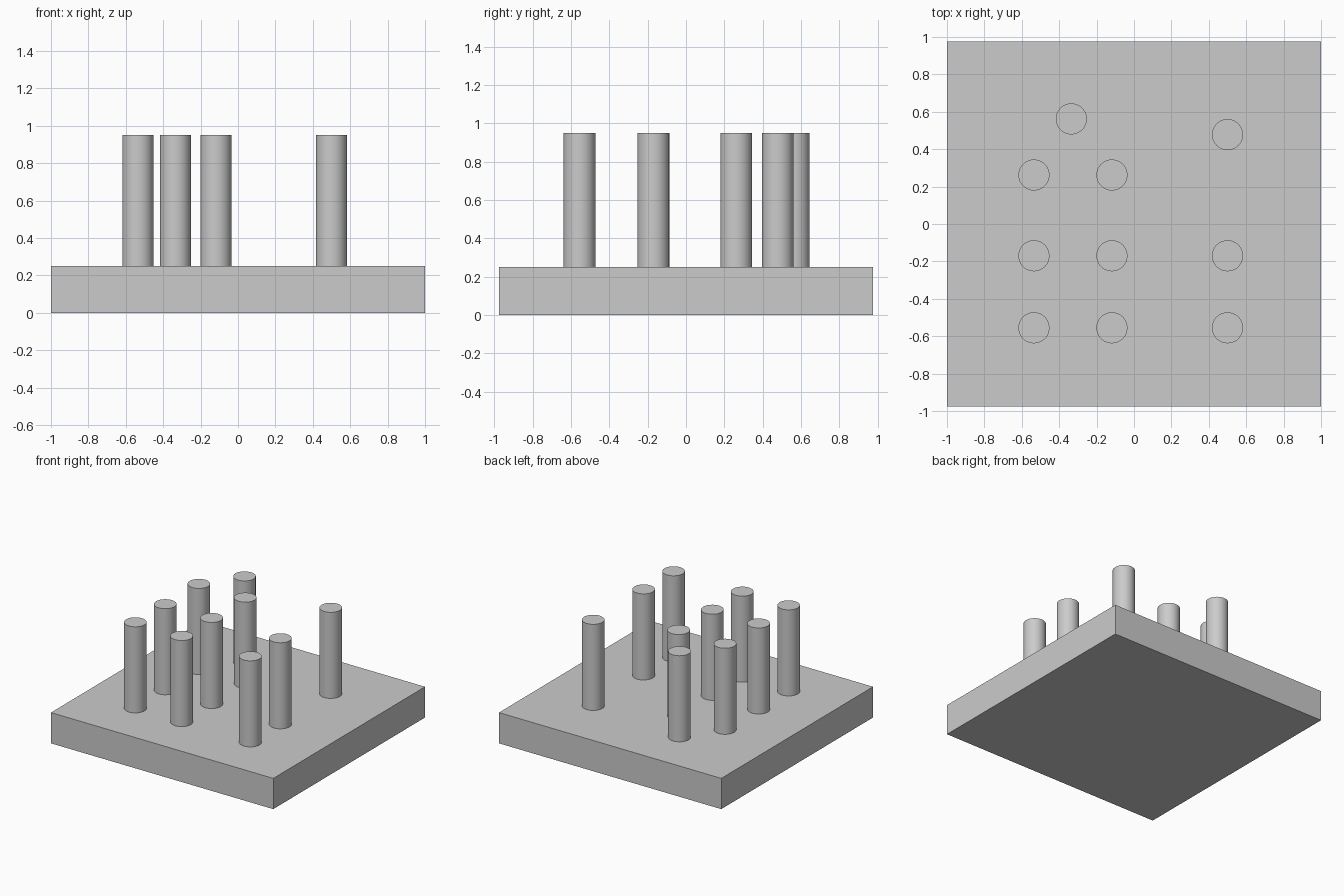
import bpy

if "Cube" in bpy.data.objects:
    bpy.data.objects.remove(bpy.data.objects["Cube"])

PLATE = (2.0, 1.95, 0.25)
PEG_RADIUS = 0.083
PEG_TOP = 0.95

# Base plate
bpy.ops.mesh.primitive_cube_add(size=1, location=(0, 0, PLATE[2] / 2))
plate = bpy.context.object
plate.name = "base_plate"
plate.scale = PLATE
bpy.ops.object.transform_apply(location=False, rotation=False, scale=True)


def add_peg(name, x, y):
    height = PEG_TOP - PLATE[2]
    bpy.ops.mesh.primitive_cylinder_add(
        vertices=48, radius=PEG_RADIUS, depth=height,
        location=(x, y, PLATE[2] + height / 2))
    bpy.context.object.name = name
    bpy.ops.object.shade_smooth_by_angle()


# Regular columns of pegs, front to back
columns = {
    "left": (-0.535, (-0.555, -0.17, 0.262)),
    "middle": (-0.118, (-0.555, -0.17, 0.262)),
    "right": (0.5, (-0.555, -0.17, 0.478)),
}
for side, (x, rows) in columns.items():
    for i, y in enumerate(rows, 1):
        add_peg(f"{side}_peg_{i}", x, y)

# Single peg at the back, between the left and middle columns
add_peg("back_peg", -0.335, 0.562)
